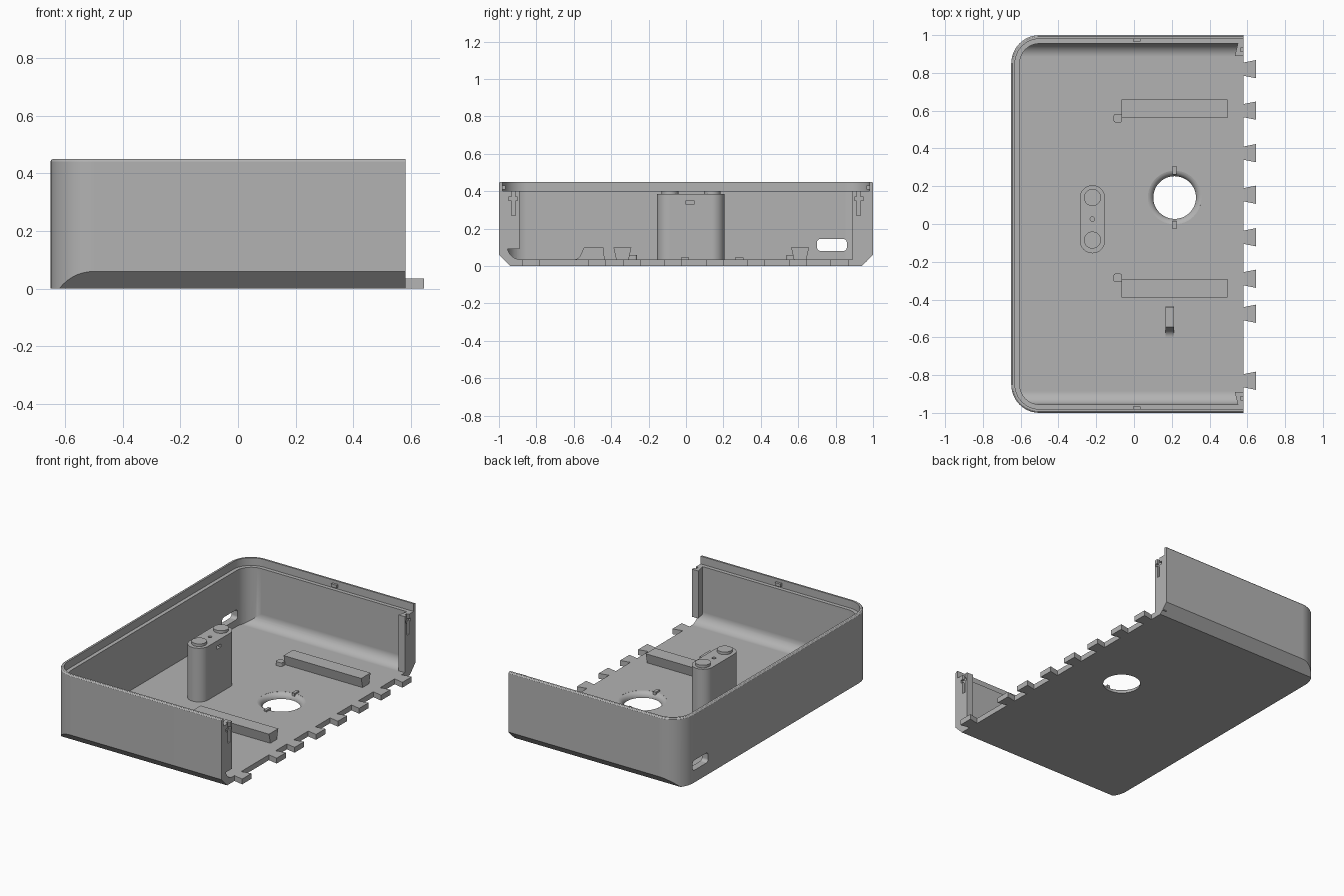
import bpy, bmesh
from math import sin, cos, pi, radians

cube = bpy.data.objects.get("Cube")
if cube:
    bpy.data.objects.remove(cube, do_unlink=True)

grey = bpy.data.materials.new("plain_grey")
grey.use_nodes = True
grey.diffuse_color = (0.45, 0.45, 0.45, 1)
grey.node_tree.nodes["Principled BSDF"].inputs["Base Color"].default_value = grey.diffuse_color

FLOOR, RIM, END = 0.035, 0.45, 0.58


def loft(name, rings):
    """Solid through a stack of matching point rings."""
    bm = bmesh.new()
    loops = [[bm.verts.new(p) for p in ring] for ring in rings]
    for a, b in zip(loops, loops[1:]):
        for i in range(len(a)):
            j = (i + 1) % len(a)
            bm.faces.new((a[i], a[j], b[j], b[i]))
    bm.faces.new(loops[0][::-1])
    bm.faces.new(loops[-1])
    bmesh.ops.recalc_face_normals(bm, faces=bm.faces[:])
    mesh = bpy.data.meshes.new(name)
    bm.to_mesh(mesh)
    bm.free()
    mesh.materials.append(grey)
    ob = bpy.data.objects.new(name, mesh)
    bpy.context.collection.objects.link(ob)
    return ob


def prism_z(name, pts, lo, hi):
    return loft(name, [[(x, y, z) for x, y in pts] for z in (lo, hi)])


def prism_x(name, pts, lo, hi):
    return loft(name, [[(x, y, z) for y, z in pts] for x in (lo, hi)])


def rect(a0, a1, b0, b1):
    return [(a0, b0), (a1, b0), (a1, b1), (a0, b1)]


def arc(cx, cy, r, start, end, n=12):
    steps = [radians(start + (end - start) * i / n) for i in range(n + 1)]
    return [(cx + r * cos(t), cy + r * sin(t)) for t in steps]


def rounded(a0, a1, b0, b1, r):
    return (arc(a1 - r, b1 - r, r, 0, 90, 6) + arc(a0 + r, b1 - r, r, 90, 180, 6)
            + arc(a0 + r, b0 + r, r, 180, 270, 6) + arc(a1 - r, b0 + r, r, 270, 360, 6))


def circle(cx, cy, r, n=48):
    return arc(cx, cy, r, 0, 360 - 360 / n, n - 1)


def combine(ob, cutter, operation="DIFFERENCE"):
    mod = ob.modifiers.new("cut", "BOOLEAN")
    mod.operation, mod.solver, mod.object = operation, "EXACT", cutter
    bpy.context.view_layer.objects.active = ob
    bpy.ops.object.modifier_apply(modifier=mod.name)
    bpy.data.objects.remove(cutter, do_unlink=True)


def footprint(inset, x_end):
    """Tray outline: two round corners, straight open end."""
    r, left, side = 0.15, -0.65, 1.0
    cx, cy = left + r, side - r
    return ([(x_end, -side + inset)] + arc(cx, -cy, r - inset, 270, 180)
            + arc(cx, cy, r - inset, 180, 90) + [(x_end, side - inset)])


# Tray shell with a softened rim
levels = [(0, 0), (0, RIM - 0.008), (0.003, RIM - 0.003), (0.008, RIM)]
shell = loft("tray_shell", [[(x, y, z) for x, y in footprint(i, END)] for i, z in levels])

# Lower long edges chamfered
for s in (-1, 1):
    combine(shell, prism_x("chamfer", [(s * 0.93, -0.01), (s * 1.1, -0.01), (s * 1.1, 0.16)], -1, 1))

# Inner cavity with filleted long sides, then the stepped rim
cavity = prism_z("cavity", footprint(0.045, 1), FLOOR - 0.02, 0.42)
r = 0.07
right = arc(0.955 - r, FLOOR + r, r, 270, 360)
profile = right + [(0.955, 0.6), (-0.955, 0.6)] + [(-y, z) for y, z in right[::-1]]
combine(cavity, prism_x("fillet_block", profile, -0.8, 0.8), "INTERSECT")
combine(shell, cavity)
combine(shell, prism_z("rim_step", footprint(0.02, 1), 0.40, 0.6))

# Port in the end wall and flared hole in the floor
combine(shell, prism_x("port", rounded(0.70, 0.86, 0.08, 0.145, 0.02), -0.8, -0.55))
HX, HY = 0.215, 0.14
flare = [(0.113, -0.1)]
for i in range(9):
    t = radians(10 * i)
    flare.append((0.148 - 0.035 * cos(t), 0.035 * sin(t)))
flare.append((0.148, 0.2))
combine(shell, loft("hole", [[(x, y, z) for x, y in circle(HX, HY, rad)] for rad, z in flare]))
parts = [shell]

# Dovetail teeth along the open end
for y in (0.82, 0.60, 0.375, 0.155, -0.07, -0.29, -0.475, -0.83):
    pts = [(END - 0.01, y - 0.033), (0.645, y - 0.048), (0.645, y + 0.048), (END - 0.01, y + 0.033)]
    parts.append(prism_z("dovetail_tooth", pts, 0, FLOOR))

# Corner posts with T-shaped slots, and rim nubs
for s, bottom, side in ((-1, 0.09, "front"), (1, 0.02, "back")):
    pts = [(0.534, s * 0.89), (END, s * 0.89), (END, s * 0.965), (0.552, s * 0.965)]
    post = prism_z(side + "_post", pts, bottom, 0.40)
    for y0, y1, z0, z1 in ((0.912, 0.932, 0.27, 0.5), (0.9, 0.95, 0.35, 0.37)):
        combine(post, prism_x("slot", rect(s * y0, s * y1, z0, z1), 0.565, 0.7))
    nub = prism_z(side + "_nub", rect(-0.005, 0.035, s * 0.965, s * 0.985), 0.41, 0.43)
    parts += [post, nub]

# Pillar with two round caps
PX = -0.22
pts = arc(PX, 0.138, 0.067, 0, 180, 24) + arc(PX, -0.088, 0.067, 180, 360, 24)
pillar = prism_z("pillar", pts, 0.02, 0.385)
combine(pillar, prism_z("pin_hole", circle(PX, 0.026, 0.012, 16), 0.34, 0.5))
combine(pillar, prism_x("pillar_slot", rect(0, 0.042, 0.33, 0.35), -0.18, 0))
parts.append(pillar)
for y in (0.14, -0.085):
    parts.append(prism_z("pillar_cap", circle(PX, y, 0.045), 0.37, 0.402))

# Undercut rails with small stops
for y, stop in ((0.61, 0.56), (-0.34, -0.285)):
    pts = [(y - 0.03, 0.02), (y + 0.03, 0.02), (y + 0.048, 0.10), (y - 0.048, 0.10)]
    parts.append(prism_x("rail", pts, -0.065, 0.495))
    parts.append(prism_z("rail_stop", rounded(-0.108, -0.063, stop - 0.022, stop + 0.022, 0.01), 0.02, 0.06))

# Ramp block with a curved foot
foot = arc(-0.6, 0.075, 0.04, 270, 345, 8)
parts.append(prism_x("ramp_block", [(-0.6, 0.02), (-0.435, 0.02), (-0.44, 0.10), (-0.545, 0.10)] + foot[::-1],
                     0.168, 0.212))

# Small bars beside the floor hole
for y in (0.285, -0.005):
    parts.append(prism_z("hole_bar", rect(0.205, 0.225, y - 0.022, y + 0.022), 0.02, 0.045))

# Smooth curves, crisp edges
bpy.ops.object.select_all(action="DESELECT")
for ob in parts:
    ob.select_set(True)
bpy.context.view_layer.objects.active = shell
bpy.ops.object.shade_smooth_by_angle(angle=radians(30))
for ob in parts:
    ob.modifiers.new("flat_normals", "WEIGHTED_NORMAL").keep_sharp = True
